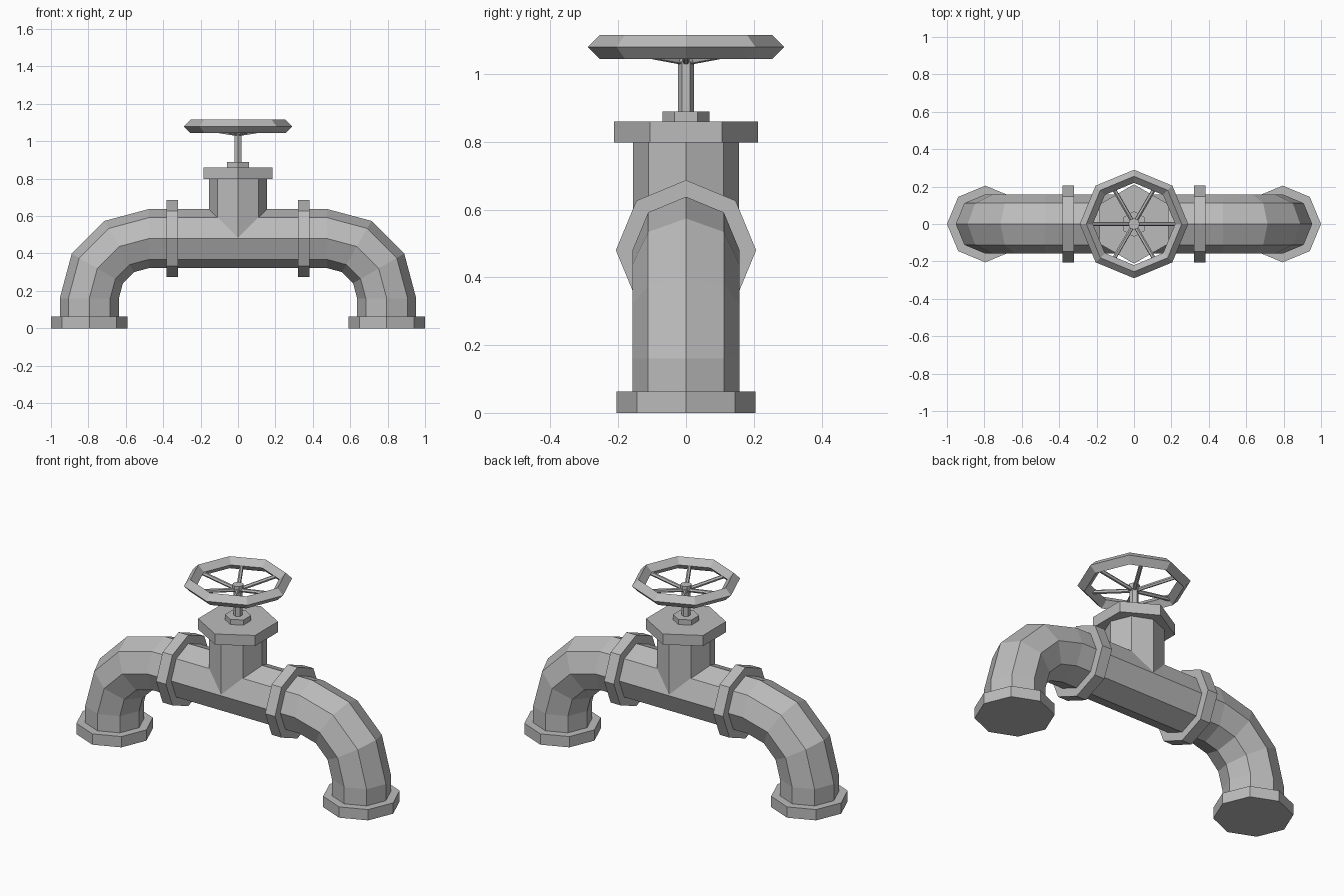
import bpy, bmesh
from math import sin, cos, pi, radians
from mathutils import Vector

if "Cube" in bpy.data.objects:
    bpy.data.objects.remove(bpy.data.objects["Cube"])

metal = bpy.data.materials.new("grey metal")
GREY = (0.5, 0.5, 0.5, 1)
metal.diffuse_color = GREY
metal.use_nodes = True
metal.node_tree.nodes["Principled BSDF"].inputs["Base Color"].default_value = GREY

PIPE_R, AXIS_Z = 0.158, 0.48
BEND_X, BEND_R = 0.475, 0.32
LEG_X = BEND_X + BEND_R
WHEEL_Z = 1.08


def finish(name, bm):
    bmesh.ops.recalc_face_normals(bm, faces=bm.faces)
    mesh = bpy.data.meshes.new(name)
    bm.to_mesh(mesh)
    bm.free()
    mesh.materials.append(metal)
    obj = bpy.data.objects.new(name, mesh)
    bpy.context.collection.objects.link(obj)
    return obj


def rod(name, start, end, radius, sides, turn=0.0):
    """Flat-sided prism running from start to end."""
    start, end = Vector(start), Vector(end)
    axis = (end - start).normalized()
    u = Vector((0, 1, 0)) if abs(axis.y) < 0.9 else Vector((1, 0, 0))
    u = (u - axis * u.dot(axis)).normalized()
    v = axis.cross(u)
    bm = bmesh.new()
    rings = []
    for centre in (start, end):
        rings.append([bm.verts.new(centre + radius * (u * cos(a) + v * sin(a)))
                      for a in (turn + 2 * pi * i / sides for i in range(sides))])
    for i in range(sides):
        j = (i + 1) % sides
        bm.faces.new((rings[0][i], rings[0][j], rings[1][j], rings[1][i]))
    for ring in rings:
        bm.faces.new(ring)
    return finish(name, bm)


def skin(bm, rings, closed=False):
    """Join successive rings of vertices with quads."""
    count = len(rings)
    for k in range(count if closed else count - 1):
        a, b = rings[k], rings[(k + 1) % count]
        n = len(a)
        for i in range(n):
            j = (i + 1) % n
            bm.faces.new((a[i], a[j], b[j], b[i]))


# Main pipe: a straight run with a three-step elbow at each end
path = [(Vector((-LEG_X, 0, 0.03)), 0)]
for side in (-1, 1):
    for step in range(4):
        tilt = radians(30 * step) if side < 0 else radians(90 + 30 * step)
        out = Vector((-cos(tilt), 0, sin(tilt)))
        centre = Vector((side * BEND_X, 0, AXIS_Z - BEND_R))
        path.append((centre + out * BEND_R, tilt))
path.append((Vector((LEG_X, 0, 0.03)), pi))

bm = bmesh.new()
rings = []
for point, tilt in path:
    out = Vector((-cos(tilt), 0, sin(tilt)))
    rings.append([bm.verts.new(point + PIPE_R * (out * cos(a) + Vector((0, sin(a), 0))))
                  for a in (pi / 4 * i for i in range(8))])
skin(bm, rings)
bm.faces.new(rings[0])
bm.faces.new(rings[-1])
finish("bent_pipe", bm)

# Foot flanges and pipe collars on both sides
for side, label in ((1, "left"), (-1, "right")):
    rod(label + "_foot_flange", (side * LEG_X, 0, 0), (side * LEG_X, 0, 0.063), 0.205, 8)
    rod(label + "_collar", (side * 0.32, 0, AXIS_Z), (side * 0.383, 0, AXIS_Z), 0.207, 8)

# Valve body, bonnet, nut and spindle
rod("valve_neck", (0, 0, AXIS_Z), (0, 0, 0.81), 0.156, 8)
rod("bonnet_plate", (0, 0, 0.798), (0, 0, 0.86), 0.212, 6)
rod("packing_nut", (0, 0, 0.855), (0, 0, 0.89), 0.069, 6)
rod("spindle", (0, 0, 0.88), (0, 0, 1.05), 0.023, 6)
rod("wheel_hub", (0, 0, 1.035), (0, 0, 1.068), 0.03, 8)

# Hand wheel rim: eight-sided ring with a diamond section
bm = bmesh.new()
rings = []
for i in range(8):
    a = pi / 4 * i
    rings.append([bm.verts.new((r * cos(a), r * sin(a), WHEEL_Z + dz))
                  for r, dz in ((0.29, 0), (0.255, 0.035), (0.22, 0), (0.255, -0.035))])
skin(bm, rings, closed=True)
finish("wheel_rim", bm)

# Six spokes rising from the hub to the rim
for i in range(6):
    a = pi / 3 * i
    rod("spoke_%d" % (i + 1), (0.01 * cos(a), 0.01 * sin(a), 1.038),
        (0.235 * cos(a), 0.235 * sin(a), 1.074), 0.011, 6)
